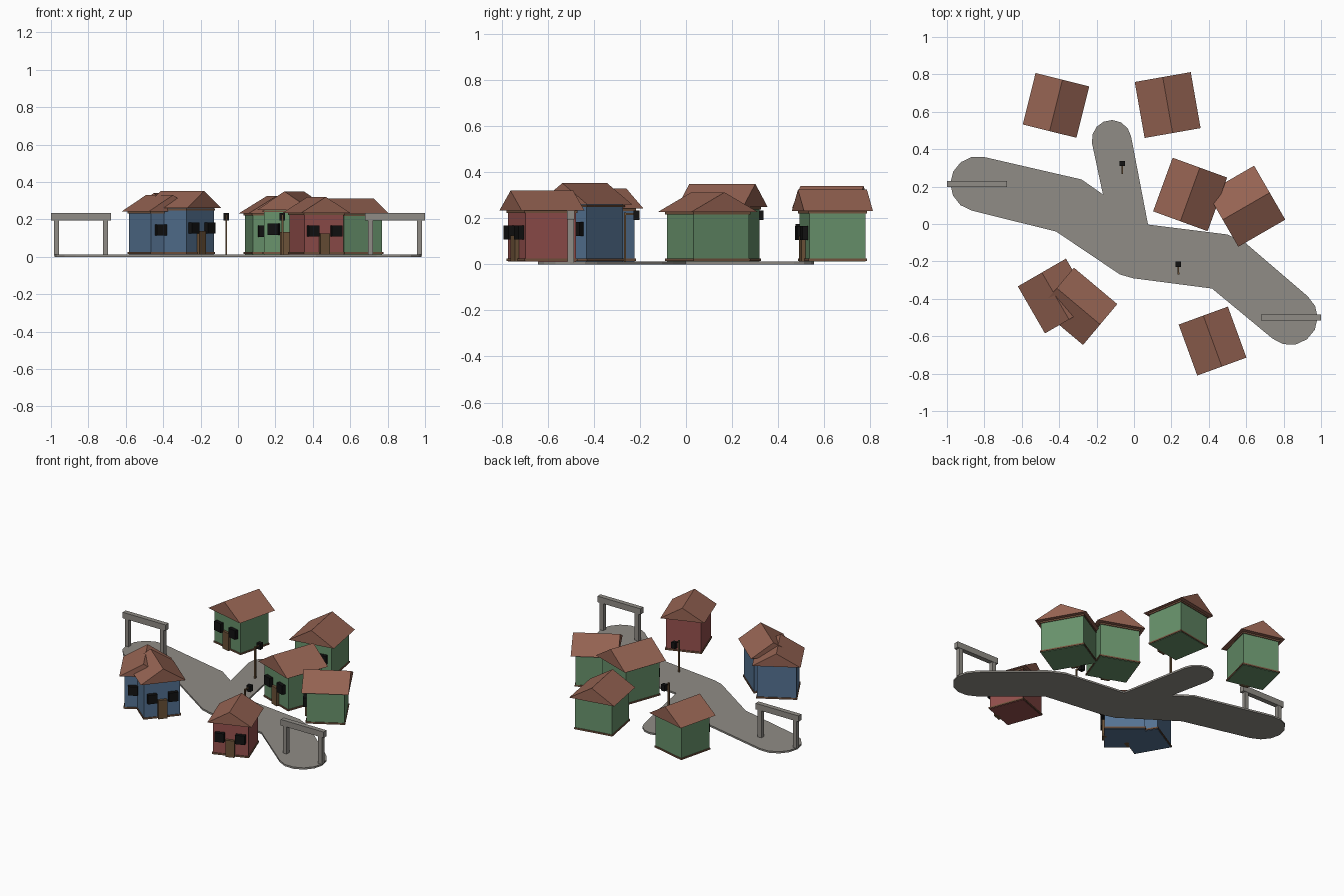
import bpy, bmesh
from math import radians, cos, sin
from mathutils import Matrix, Vector

if "Cube" in bpy.data.objects:
    bpy.data.objects.remove(bpy.data.objects["Cube"])


def material(name, rgb):
    m = bpy.data.materials.new(name)
    m.diffuse_color = (*rgb, 1)
    m.use_nodes = True
    m.node_tree.nodes["Principled BSDF"].inputs["Base Color"].default_value = m.diffuse_color
    return m


GREEN = material("green_wall", (0.14, 0.29, 0.15))
RED = material("red_wall", (0.30, 0.08, 0.075))
BLUE = material("blue_wall", (0.09, 0.17, 0.29))
ROOF = material("roof_tile", (0.30, 0.125, 0.085))
WOOD = material("wood", (0.15, 0.085, 0.04))
TRIM = material("trim_wood", (0.18, 0.09, 0.05))
STONE = material("stone", (0.28, 0.265, 0.24))
DARK = material("dark_glass", (0.006, 0.006, 0.006))


def finish(name, bm, mat, matrix=Matrix()):
    bmesh.ops.recalc_face_normals(bm, faces=bm.faces)
    me = bpy.data.meshes.new(name)
    bm.to_mesh(me)
    bm.free()
    ob = bpy.data.objects.new(name, me)
    ob.matrix_world = matrix
    me.materials.append(mat)
    bpy.context.collection.objects.link(ob)
    return ob


def box(name, lo, hi, mat, matrix=Matrix()):
    lo, hi = Vector(lo), Vector(hi)
    bm = bmesh.new()
    bmesh.ops.create_cube(bm, size=1)
    bmesh.ops.scale(bm, vec=hi - lo, verts=bm.verts)
    bmesh.ops.translate(bm, vec=(lo + hi) / 2, verts=bm.verts)
    return finish(name, bm, mat, matrix)


def extrude(name, points, vec, mat, matrix=Matrix()):
    bm = bmesh.new()
    face = bm.faces.new([bm.verts.new(p) for p in points])
    new = bmesh.ops.extrude_face_region(bm, geom=[face], use_keep_orig=True)
    verts = [g for g in new["geom"] if isinstance(g, bmesh.types.BMVert)]
    bmesh.ops.translate(bm, vec=vec, verts=verts)
    return finish(name, bm, mat, matrix)


def arc(cx, cy, r, start, n=7):
    """Half circle, counter-clockwise from the start angle."""
    angles = [radians(start + 180 * i / n) for i in range(n + 1)]
    return [(cx + r * cos(a), cy + r * sin(a)) for a in angles]


# Forked path slab with rounded ends
BASE = 0.012
outline = arc(-0.835, 0.215, 0.147, 76.7)
outline += [(-0.417, -0.04), (-0.075, -0.27), (-0.005, -0.29), (0.417, -0.345)]
outline += arc(0.835, -0.5, 0.147, -129.7)
outline += [(0.60, -0.105), (0.50, -0.056), (0.075, -0.003)]
outline += arc(-0.12, 0.45, 0.106, 10.5)
outline += [(-0.166, 0.158), (-0.28, 0.238)]
extrude("path", [(x, y, 0) for x, y in outline], (0, 0, BASE), STONE)


def house(name, x, y, deg, w, l, eave, ridge, wall):
    """Gabled house; w and l are roof sizes, front faces local -y."""
    m = Matrix.Translation((x, y, 0)) @ Matrix.Rotation(radians(deg), 4, 'Z')
    a, b = w / 2 - 0.028, l / 2 - 0.028
    box(name + "_walls", (-a, -b, BASE), (a, b, eave + 0.002), wall, m)
    # Trim boards around the foot and head of the walls
    t = 0.005
    for part, z in (("foot", BASE + 0.003), ("head", eave - 0.011)):
        for s in (-1, 1):
            box(f"{name}_{part}_trim", (-a - t, s * b - t, z), (a + t, s * b + t, z + 0.01), TRIM, m)
            box(f"{name}_{part}_trim", (s * a - t, -b - t, z), (s * a + t, b + t, z + 0.01), TRIM, m)
    # Solid gable roof
    extrude(name + "_roof", [(-w / 2, -l / 2, eave), (w / 2, -l / 2, eave), (0, -l / 2, ridge)],
            (0, l, 0), ROOF, m)
    # Door and two windows on the front
    box(name + "_door", (-0.028, -b - 0.018, BASE), (0.028, -b + 0.01, 0.53 * eave), WOOD, m)
    zc = 0.59 * eave
    for s in (-1, 1):
        box(name + "_window", (s * 0.066 - 0.03, -b - 0.025, zc - 0.03),
            (s * 0.066 + 0.03, -b + 0.01, zc + 0.03), DARK, m)


house("back_left_house", -0.417, 0.634, -14, 0.296, 0.283, 0.245, 0.34, GREEN)
house("back_right_house", 0.18, 0.636, 10, 0.304, 0.304, 0.232, 0.325, GREEN)
house("middle_house", 0.30, 0.158, -20, 0.31, 0.305, 0.25, 0.35, GREEN)
house("right_house", 0.60, 0.095, -60, 0.333, 0.29, 0.228, 0.313, GREEN)
house("front_right_house", 0.42, -0.626, 20, 0.28, 0.29, 0.235, 0.32, RED)
house("front_left_house", -0.42, -0.385, 30, 0.297, 0.29, 0.243, 0.33, BLUE)
house("front_left_wing", -0.297, -0.44, 50, 0.285, 0.303, 0.26, 0.353, BLUE)


# Gateways at the two path ends
for name, x, y in (("west_gate", -0.84, 0.215), ("east_gate", 0.84, -0.5)):
    m = Matrix.Translation((x, y, 0))
    box(name + "_beam", (-0.16, -0.016, 0.195), (0.16, 0.016, 0.235), STONE, m)
    for s in (-1, 1):
        box(name + "_post", (s * 0.131 - 0.014, -0.014, BASE - 0.004),
            (s * 0.131 + 0.014, 0.014, 0.197), STONE, m)

# Street lamps: pole, arm and lantern
for name, x, y in (("north_lamp", -0.063, 0.273), ("south_lamp", 0.237, -0.265)):
    m = Matrix.Translation((x, y, 0))
    box(name + "_pole", (-0.005, -0.005, BASE - 0.004), (0.005, 0.005, 0.225), WOOD, m)
    box(name + "_arm", (-0.004, -0.005, 0.215), (0.004, 0.05, 0.223), WOOD, m)
    box(name + "_lantern", (-0.014, 0.036, 0.193), (0.014, 0.064, 0.234), DARK, m)
